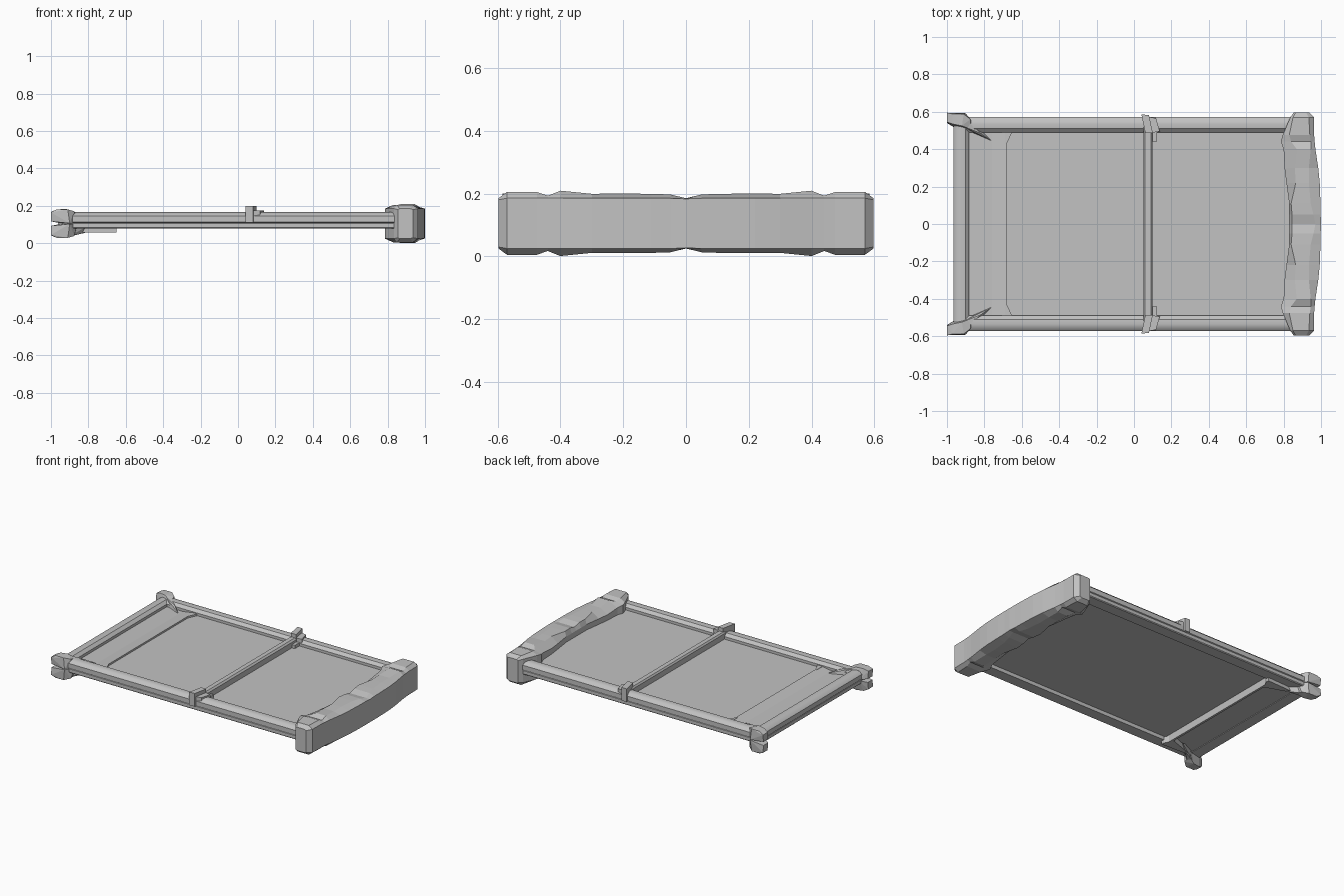
import bpy, bmesh

if "Cube" in bpy.data.objects:
    bpy.data.objects.remove(bpy.data.objects["Cube"])

GREY = bpy.data.materials.new("plain_grey")
GREY.use_nodes = True
GREY.diffuse_color = (0.54, 0.54, 0.54, 1)
GREY.node_tree.nodes["Principled BSDF"].inputs["Base Color"].default_value = (0.54, 0.54, 0.54, 1)
MID = 0.105   # height of the horizontal symmetry plane


def finish(name, bm, smooth=False):
    bmesh.ops.recalc_face_normals(bm, faces=bm.faces)
    mesh = bpy.data.meshes.new(name)
    bm.to_mesh(mesh)
    bm.free()
    mesh.materials.append(GREY)
    ob = bpy.data.objects.new(name, mesh)
    bpy.context.collection.objects.link(ob)
    if smooth:
        bpy.ops.object.select_all(action="DESELECT")
        ob.select_set(True)
        bpy.context.view_layer.objects.active = ob
        bpy.ops.object.shade_smooth_by_angle(angle=0.6)
    return ob


def loft(name, rings, smooth=False):
    """Skin a list of equal-length point rings and cap both ends."""
    bm = bmesh.new()
    rows = [[bm.verts.new(p) for p in ring] for ring in rings]
    n = len(rows[0])
    for a, b in zip(rows, rows[1:]):
        for i in range(n):
            j = (i + 1) % n
            bm.faces.new((a[i], a[j], b[j], b[i]))
    bm.faces.new(rows[0])
    bm.faces.new(rows[-1])
    return finish(name, bm, smooth)


def hull(name, points):
    bm = bmesh.new()
    for p in points:
        bm.verts.new(p)
    res = bmesh.ops.convex_hull(bm, input=bm.verts)
    junk = set(res["geom_interior"] + res["geom_unused"])
    bmesh.ops.delete(bm, geom=[v for v in junk if isinstance(v, bmesh.types.BMVert)], context="VERTS")
    bmesh.ops.dissolve_limit(bm, angle_limit=0.02, verts=bm.verts, edges=bm.edges)
    return finish(name, bm)


def box(name, x, y, z):
    return hull(name, [(a, b, c) for a in x for b in y for c in z])


# Flat sheet, wedge-shaped end panel rising through it, and the lip hanging below
box("main_sheet", (-0.9, 0.9), (-0.53, 0.53), (0.105, 0.127))
loft("end_panel", [[(-0.9, y, 0.11), (-0.76, y, 0.127), (-0.68, y, 0.139),
                    (-0.68, y, 0.098), (-0.76, y, 0.092), (-0.9, y, 0.083)] for y in (-0.5, 0.5)], True)
box("step_lip", (-0.68, -0.665), (-0.5, 0.5), (0.057, 0.113))

# Rail profile: distance outward from the inner edge, height
RAIL = [(0, 0.08), (0.075, 0.08), (0.08, 0.085), (0.08, 0.107), (0.076, 0.109), (0.083, 0.113),
        (0.083, 0.145), (0.068, 0.16), (0.045, 0.166), (0.02, 0.163), (0, 0.145)]

for s, side in ((1, "left"), (-1, "right")):
    loft(side + "_rail", [[(x, s * (0.49 + d), z) for d, z in RAIL] for x in (-0.94, 0.88)], True)
    # Gusset and skirt beside the step
    hull(side + "_step_skirt", [(x, s * y, z) for z in (0.057, 0.1)
                                for x, y in ((-0.88, 0.5), (-0.68, 0.43), (-0.65, 0.49), (-0.65, 0.51))])
    hull(side + "_step_gusset", [(x, s * y, z) for z in (0.12, 0.139)
                                 for x, y in ((-0.69, 0.43), (-0.68, 0.43), (-0.65, 0.495), (-0.69, 0.495))])
    # Split corner cap, one lobe above and one below, each with a pointed inner tail
    for k, level in ((1, "upper"), (-1, "lower")):
        body = [(-1, 0.59, 0.012), (-1, 0.54, 0.012), (-0.9, 0.592, 0.002), (-0.86, 0.54, 0.002),
                (-0.95, 0.51, 0.002), (-0.86, 0.5, 0.002), (-1, 0.595, 0.06), (-1, 0.545, 0.062),
                (-0.97, 0.588, 0.076), (-0.91, 0.588, 0.076), (-0.875, 0.56, 0.066),
                (-0.92, 0.525, 0.078), (-0.97, 0.535, 0.076), (-0.87, 0.505, 0.055)]
        tail = [(-0.9, 0.56, 0.002), (-0.9, 0.56, 0.068), (-0.93, 0.52, 0.002), (-0.92, 0.525, 0.07),
                (-0.82, 0.485, 0.05), (-0.83, 0.47, 0.002), (-0.765, 0.447, 0.025), (-0.8, 0.49, 0.01)]
        for part, pts in (("cap", body), ("cap_tail", tail)):
            hull("_".join((side, level, part)), [(x, s * y, MID + k * z) for x, y, z in pts])
    # Slightly skewed clamp holding the crossbar
    hull(side + "_clamp", [(x, s * y, z) for z in (0.11, 0.2)
                           for x, y in ((0.04, 0.585), (0.08, 0.583), (0.1, 0.487), (0.06, 0.487))])
    hull(side + "_clamp_step", [(x, s * y, z) for z in (0.115, 0.175)
                                for x, y in ((0.08, 0.572), (0.118, 0.566), (0.138, 0.495), (0.09, 0.487))])
    box(side + "_clamp_tab", (0.1, 0.122), (s * 0.44, s * 0.5), (0.11, 0.15))

# Rail closing the narrow end
loft("end_rail", [[(-0.882 - d, y, z) for d, z in RAIL] for y in (-0.54, 0.54)], True)

# Crossbar
loft("crossbar", [[(0.052, y, 0.115), (0.052, y, 0.164), (0.06, y, 0.175), (0.09, y, 0.175),
                   (0.1, y, 0.164), (0.1, y, 0.115)] for y in (-0.52, 0.52)])

# Faceted bumper: y, inner x, crown start x, crown end x, outer x,
# then half-heights of the inner edge, crown and outer edge
HALF = [(0.597, 0.855, 0.865, 0.92, 0.935, 0.075, 0.08, 0.075),
        (0.57, 0.835, 0.85, 0.935, 0.962, 0.08, 0.1, 0.08),
        (0.475, 0.795, 0.83, 0.94, 0.963, 0.08, 0.1, 0.08),
        (0.44, 0.785, 0.84, 0.945, 0.966, 0.08, 0.088, 0.08),
        (0.4, 0.8, 0.87, 0.945, 0.97, 0.07, 0.104, 0.08),
        (0.3, 0.805, 0.86, 0.935, 0.985, 0.06, 0.094, 0.08),
        (0.22, 0.815, 0.865, 0.935, 0.993, 0.06, 0.095, 0.08),
        (0.11, 0.83, 0.84, 0.945, 0.997, 0.06, 0.094, 0.08),
        (0.05, 0.83, 0.845, 0.96, 0.998, 0.06, 0.092, 0.08),
        (0, 0.83, 0.845, 0.97, 1.0, 0.06, 0.08, 0.078)]
sections = HALF + [(-h[0],) + h[1:] for h in HALF[-2::-1]]
rings = []
for y, xi, xa, xb, xo, inner, crown, edge in sections:
    top = [(xi, inner), (xa, crown), (xb, crown), (xo, edge)]
    rings.append([(x, y, MID + z) for x, z in top] + [(x, y, MID - z) for x, z in reversed(top)])
loft("end_bumper", rings)
